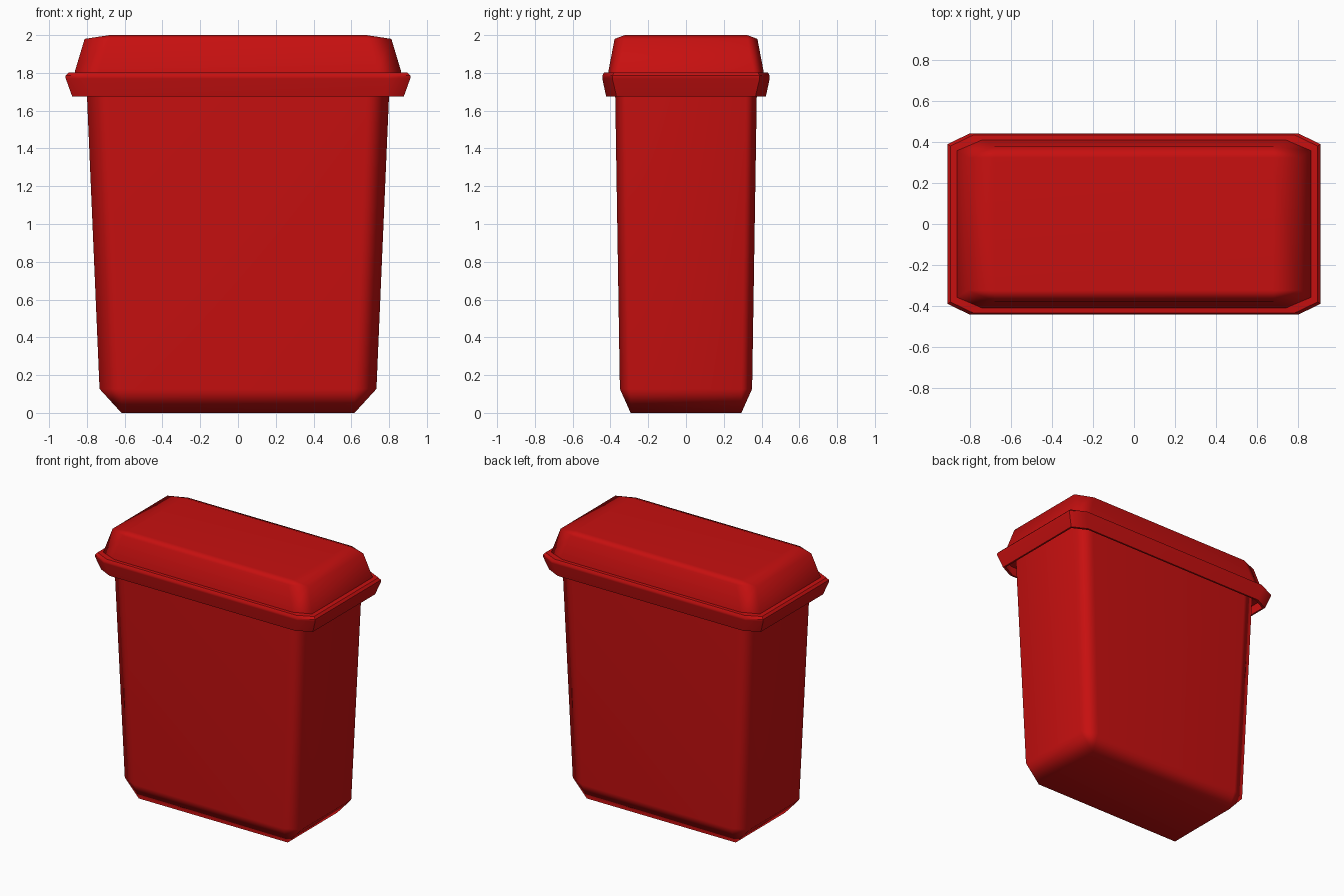
import bpy
import bmesh

cube = bpy.data.objects.get("Cube")
if cube:
    bpy.data.objects.remove(cube, do_unlink=True)

red = bpy.data.materials.new("red plastic")
red.use_nodes = True
colour = (0.57, 0.005, 0.005, 1)
red.diffuse_color = colour
red.node_tree.nodes["Principled BSDF"].inputs["Base Color"].default_value = colour


def ring(bm, half_x, half_y, cut_x, cut_y, z):
    """Rectangle with chamfered corners, counter-clockwise from above."""
    corners = []
    for sx, sy in ((1, -1), (1, 1), (-1, 1), (-1, -1)):
        pair = [(sx * (half_x - cut_x), sy * half_y), (sx * half_x, sy * (half_y - cut_y))]
        corners += pair if sx * sy < 0 else pair[::-1]
    return [bm.verts.new((x, y, z)) for x, y in corners]


def loft(name, sections, cap_bottom=False, cap_top=False, sharp_angle=None):
    """Skin a stack of chamfered rectangles."""
    bm = bmesh.new()
    rings = [ring(bm, *s) for s in sections]
    for low, high in zip(rings, rings[1:]):
        for i in range(8):
            j = (i + 1) % 8
            bm.faces.new((low[i], low[j], high[j], high[i]))
    if cap_bottom:
        bm.faces.new(rings[0][::-1])
    if cap_top:
        bm.faces.new(rings[-1])
    bmesh.ops.remove_doubles(bm, verts=bm.verts, dist=0.0005)
    mesh = bpy.data.meshes.new(name)
    bm.to_mesh(mesh)
    bm.free()
    mesh.materials.append(red)
    mesh.shade_smooth()
    if sharp_angle:
        mesh.set_sharp_from_angle(angle=sharp_angle)
    obj = bpy.data.objects.new(name, mesh)
    bpy.context.collection.objects.link(obj)
    # Large faces stay flat while the chamfers blend
    soften = obj.modifiers.new("soften", 'WEIGHTED_NORMAL')
    soften.keep_sharp = True
    return obj


# Tapered bin; the bottom is a plain rectangle below the chamfer
loft("bin_body", [
    (0.617, 0.293, 0, 0, 0),
    (0.733, 0.35, 0.116, 0.057, 0.127),
    (0.803, 0.376, 0.116, 0.057, 1.76),
], cap_bottom=True)

# Overhanging rim with a hollow underside
loft("lid_rim", [
    (0.79, 0.37, 0.11, 0.055, 1.75),
    (0.875, 0.42, 0.11, 0.055, 1.75),
    (0.865, 0.41, 0.11, 0.055, 1.676),
    (0.878, 0.423, 0.11, 0.055, 1.676),
    (0.912, 0.443, 0.11, 0.053, 1.77),
    (0.912, 0.443, 0.11, 0.053, 1.785),
    (0.897, 0.434, 0.11, 0.053, 1.801),
    (0.86, 0.408, 0.11, 0.053, 1.803),
], sharp_angle=0.6)

# Lid dome; the crown is a plain rectangle above the chamfer
loft("lid_dome", [
    (0.865, 0.412, 0.125, 0.053, 1.80),
    (0.862, 0.41, 0.125, 0.053, 1.813),
    (0.812, 0.378, 0.132, 0.054, 1.98),
    (0.68, 0.324, 0, 0, 2.0),
], cap_top=True)
